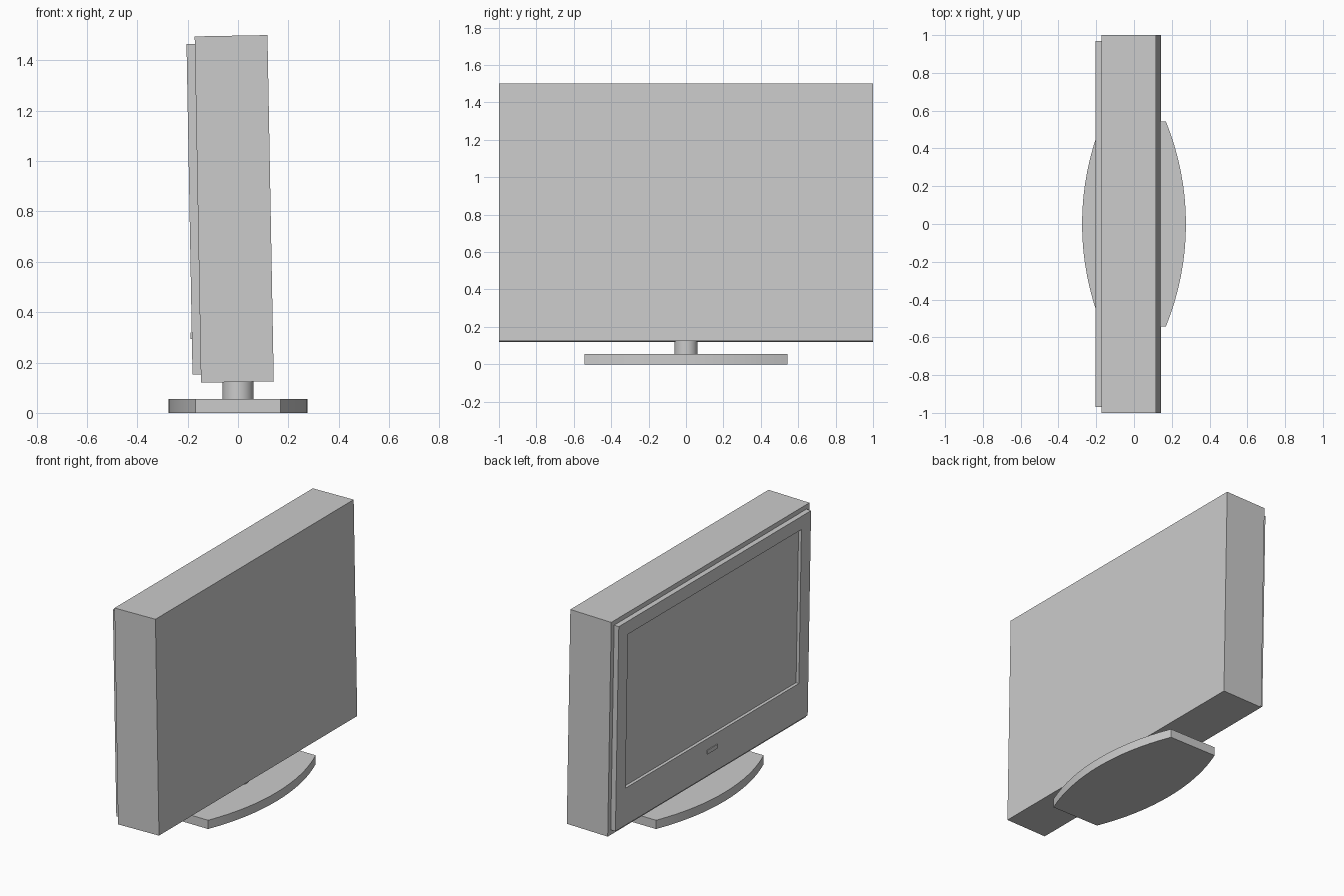
import bpy, bmesh, math
from mathutils import Matrix

old = bpy.data.objects.get("Cube")
if old:
    bpy.data.objects.remove(old, do_unlink=True)

# Single plain grey
grey = bpy.data.materials.new("light_grey")
grey.use_nodes = True
colour = (0.6, 0.6, 0.6, 1)
grey.diffuse_color = colour
grey.node_tree.nodes["Principled BSDF"].inputs["Base Color"].default_value = colour

# Slight backward/forward lean shared by all parts of the set
TILT = Matrix.Translation((-0.015, 0, 0.81)) @ Matrix.Rotation(-0.0182, 4, 'Y')


def loft(name, rings, matrix=Matrix()):
    """Closed solid through matching rings of points, capped at both ends."""
    bm = bmesh.new()
    loops = [[bm.verts.new(p) for p in ring] for ring in rings]
    for a, b in zip(loops, loops[1:]):
        n = len(a)
        for i in range(n):
            j = (i + 1) % n
            bm.faces.new((a[i], a[j], b[j], b[i]))
    bm.faces.new(loops[0])
    bm.faces.new(loops[-1])
    bmesh.ops.recalc_face_normals(bm, faces=bm.faces)
    mesh = bpy.data.meshes.new(name)
    bm.to_mesh(mesh)
    bm.free()
    mesh.materials.append(grey)
    ob = bpy.data.objects.new(name, mesh)
    bpy.context.collection.objects.link(ob)
    ob.matrix_world = matrix
    return ob


def rect(x, half_y, z0, z1):
    return [(x, -half_y, z0), (x, half_y, z0), (x, half_y, z1), (x, -half_y, z1)]


def smooth(ob):
    bpy.ops.object.select_all(action='DESELECT')
    ob.select_set(True)
    bpy.context.view_layer.objects.active = ob
    bpy.ops.object.shade_smooth_by_angle(angle=math.radians(30))


# Deep rear housing
loft("housing", [rect(0.1445, 1, -0.6875, 0.6875),
                 rect(-0.1445, 1, -0.6875, 0.6875)], TILT)

# Front frame with the screen sunk into it
FRONT = -0.1775
loft("screen_frame", [rect(-0.1445, 0.97, -0.655, 0.658),
                      rect(FRONT, 0.97, -0.655, 0.658),
                      rect(FRONT, 0.875, -0.415, 0.573),
                      rect(FRONT + 0.02, 0.875, -0.415, 0.573)], TILT)

# Small plain plate below the screen
loft("front_plate", [rect(FRONT + 0.002, 0.05, -0.513, -0.487),
                     rect(FRONT - 0.005, 0.05, -0.513, -0.487)], TILT)

# Round neck
circle = [(0.062 * math.cos(t), 0.062 * math.sin(t))
          for t in (math.tau * i / 32 for i in range(32))]
smooth(loft("neck", [[(x, y, z) for x, y in circle] for z in (0.05, 0.135)]))

# Foot: two shallow arcs joined by straight ends
R, HALF, REACH, STEPS = 1.441, 0.543, 0.275, 16
sweep = math.asin(HALF / R)
angles = [sweep * (2 * i / STEPS - 1) for i in range(STEPS + 1)]
arc = [(REACH - R + R * math.cos(t), R * math.sin(t)) for t in angles]
outline = arc + [(-x, -y) for x, y in arc]
smooth(loft("foot", [[(x, y, z) for x, y in outline] for z in (0, 0.056)]))
